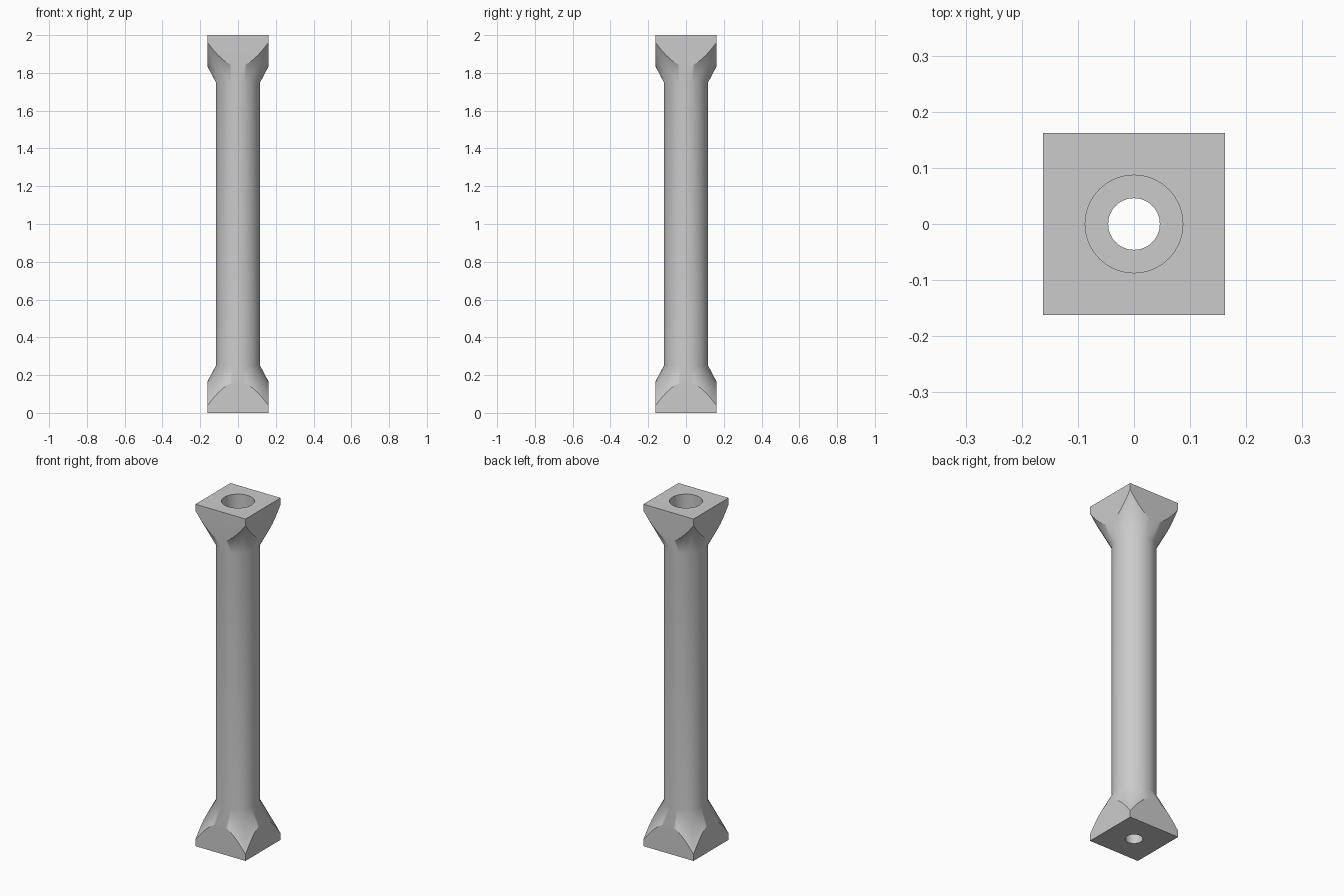
import bpy, bmesh, math
from mathutils import Matrix

cube = bpy.data.objects.get("Cube")
if cube:
    bpy.data.objects.remove(cube, do_unlink=True)

LENGTH, HALF = 2.0, 0.162          # overall height, half width of square ends
SHAFT_R, BORE_R, HOLE_R = 0.117, 0.087, 0.046
SHOULDER, SLOPE, FLARE_R = 0.25, 0.53, 0.24
FLOOR = 0.17                       # thickness under the wide bore
SEGMENTS = 64

grey = bpy.data.materials.new("plain grey")
grey.use_nodes = True
colour = (0.6, 0.6, 0.6, 1)
grey.diffuse_color = colour
grey.node_tree.nodes["Principled BSDF"].inputs["Base Color"].default_value = colour


def add_object(name, bm):
    bmesh.ops.recalc_face_normals(bm, faces=bm.faces)
    mesh = bpy.data.meshes.new(name)
    bm.to_mesh(mesh)
    bm.free()
    mesh.materials.append(grey)
    obj = bpy.data.objects.new(name, mesh)
    bpy.context.collection.objects.link(obj)
    return obj


# Hollow shaft with conical ends, turned from a closed profile
flare_z = SHOULDER - (FLARE_R - SHAFT_R) / SLOPE
profile = [
    (HOLE_R, 0), (FLARE_R, 0), (FLARE_R, flare_z), (SHAFT_R, SHOULDER),
    (SHAFT_R, LENGTH - SHOULDER), (FLARE_R, LENGTH - flare_z), (FLARE_R, LENGTH),
    (BORE_R, LENGTH), (BORE_R, FLOOR), (HOLE_R, FLOOR),
]
bm = bmesh.new()
rings = []
for i in range(SEGMENTS):
    a = math.tau * i / SEGMENTS
    rings.append([bm.verts.new((r * math.cos(a), r * math.sin(a), z)) for r, z in profile])
for i, ring in enumerate(rings):
    after = rings[(i + 1) % SEGMENTS]
    for j in range(len(profile)):
        k = (j + 1) % len(profile)
        bm.faces.new((ring[j], after[j], after[k], ring[k]))
post = add_object("post", bm)

# Square bar that trims the flared ends
bm = bmesh.new()
bmesh.ops.create_cube(bm, size=1, matrix=Matrix.Translation((0, 0, LENGTH / 2))
                      @ Matrix.Diagonal((2 * HALF, 2 * HALF, LENGTH + 0.2, 1)))
trimmer = add_object("square_trimmer", bm)
trimmer.hide_render = True

bpy.ops.object.select_all(action='DESELECT')
bpy.context.view_layer.objects.active = post
post.select_set(True)
trim = post.modifiers.new("square ends", 'BOOLEAN')
trim.operation = 'INTERSECT'
trim.solver = 'EXACT'
trim.object = trimmer
bpy.ops.object.modifier_apply(modifier=trim.name)
bpy.data.objects.remove(trimmer, do_unlink=True)

# Soft shoulders, flat square faces
bpy.ops.object.shade_smooth_by_angle(angle=math.radians(30))
weighted = post.modifiers.new("weighted normals", 'WEIGHTED_NORMAL')
weighted.keep_sharp = True
